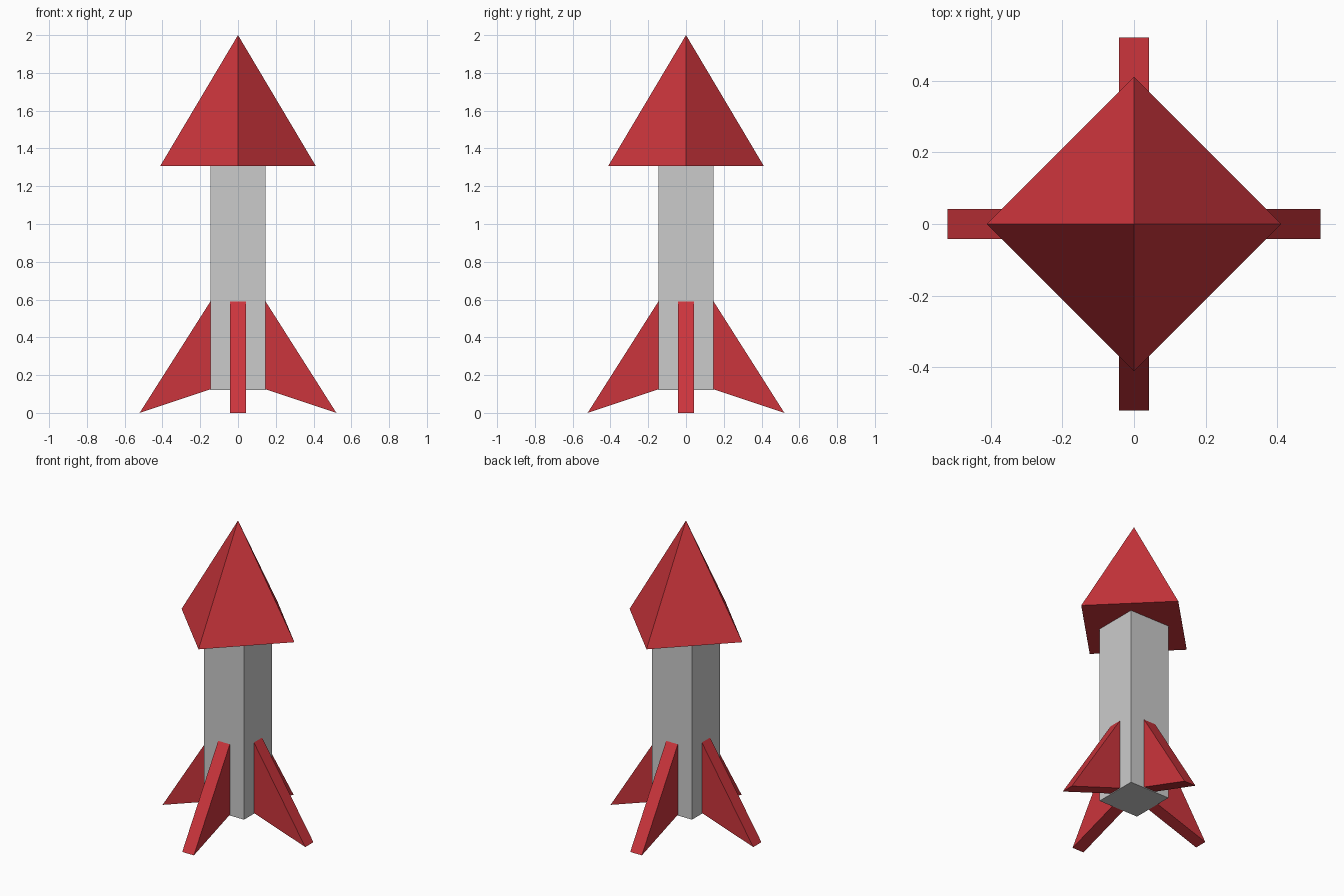
import bpy, bmesh
from math import pi
from mathutils import Matrix, Vector

if "Cube" in bpy.data.objects:
    bpy.data.objects.remove(bpy.data.objects["Cube"])

red = bpy.data.materials.new("red_paint")
red.diffuse_color = (0.6, 0.035, 0.045, 1)
red.use_nodes = True
red.node_tree.nodes["Principled BSDF"].inputs["Base Color"].default_value = red.diffuse_color


def finish(name, bm, mat=None):
    bmesh.ops.recalc_face_normals(bm, faces=bm.faces)
    mesh = bpy.data.meshes.new(name)
    bm.to_mesh(mesh)
    bm.free()
    obj = bpy.data.objects.new(name, mesh)
    bpy.context.collection.objects.link(obj)
    if mat:
        mesh.materials.append(mat)
    return obj


# Square body
bottom, top, half = 0.12, 1.307, 0.146
bm = bmesh.new()
bmesh.ops.create_cube(bm, size=1, matrix=Matrix.Translation((0, 0, (bottom + top) / 2))
                      @ Matrix.Diagonal((2 * half, 2 * half, top - bottom, 1)))
finish("body", bm)

# Pyramid nose, corners on the x and y axes
bm = bmesh.new()
base = [bm.verts.new(Matrix.Rotation(i * pi / 2, 3, 'Z') @ Vector((0.412, 0, top))) for i in range(4)]
tip = bm.verts.new((0, 0, 2))
bm.faces.new(base)
for i in range(4):
    bm.faces.new((base[i], base[(i + 1) % 4], tip))
finish("nose_cone", bm, red)

# Four swept fins: triangular profile with thickness
profile = [(half, 0.59), (half, 0.125), (0.521, 0)]
thickness = 0.085
for i, side in enumerate(("right", "back", "left", "front")):
    bm = bmesh.new()
    face = bm.faces.new([bm.verts.new((x, -thickness / 2, z)) for x, z in profile])
    ext = bmesh.ops.extrude_face_region(bm, geom=[face])
    bmesh.ops.translate(bm, vec=(0, thickness, 0),
                        verts=[v for v in ext["geom"] if isinstance(v, bmesh.types.BMVert)])
    bmesh.ops.rotate(bm, verts=bm.verts, matrix=Matrix.Rotation(i * pi / 2, 3, 'Z'))
    # Close the first cap if the extrusion removed it
    bmesh.ops.holes_fill(bm, edges=bm.edges)
    finish(side + "_fin", bm, red)
